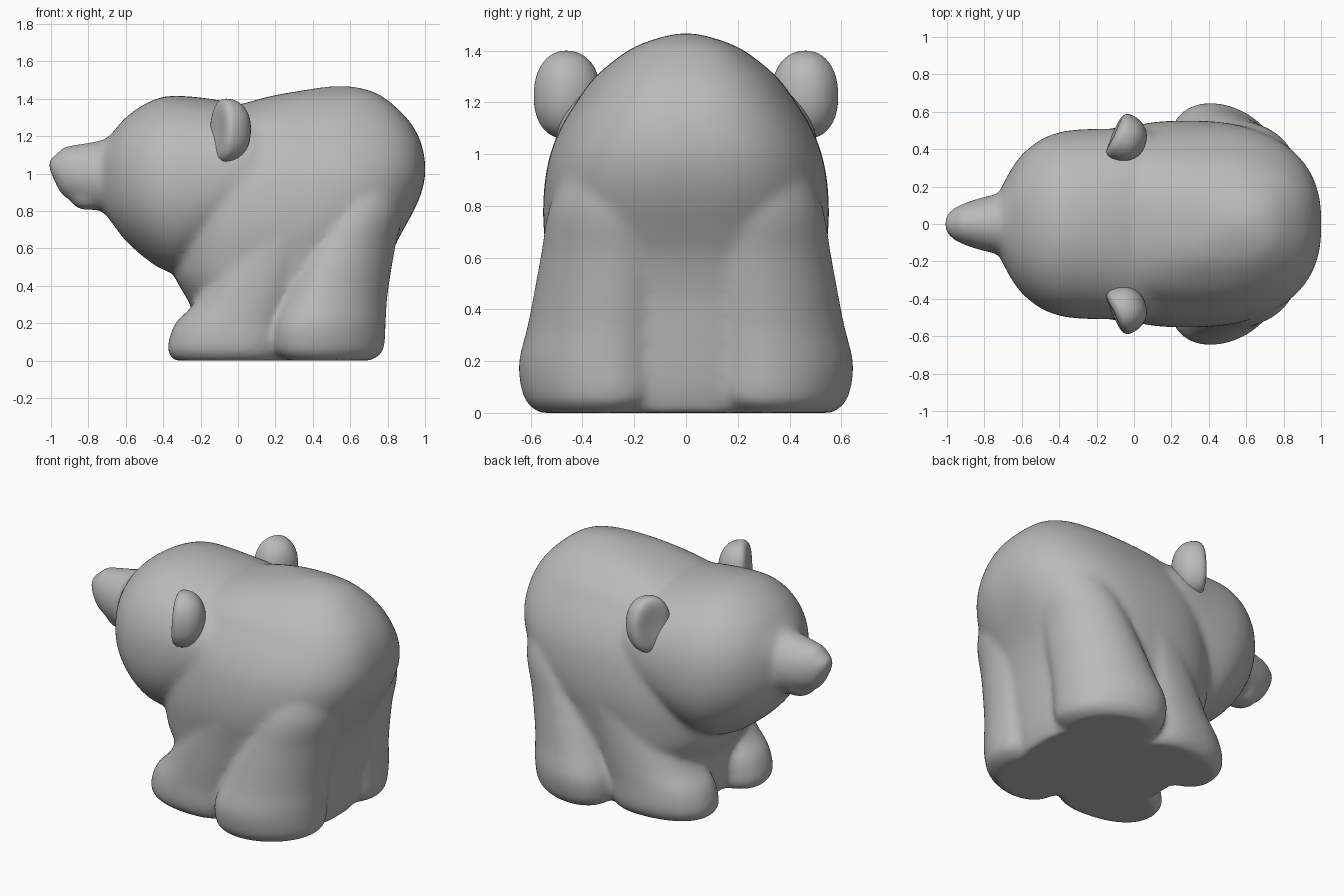
import bpy, bmesh, math
from mathutils import Matrix, Vector

grey = bpy.data.materials.new("plain grey")
grey.diffuse_color = (0.49, 0.49, 0.49, 1)


def spline(rows, steps=5):
    """Catmull-Rom interpolation of the loft stations."""
    rows = [Vector(r) for r in rows]
    out = []
    for i in range(len(rows) - 1):
        a, b, c, d = (rows[max(0, min(len(rows) - 1, i + k))] for k in (-1, 0, 1, 2))
        for s in range(steps):
            t = s / steps
            out.append(0.5 * (2 * b + (c - a) * t + (2 * a - 5 * b + 4 * c - d) * t ** 2
                              + (3 * b - 3 * c + d - a) * t ** 3))
    return out + [rows[-1]]


def loft(bm, axis, rows, power=2.3, sides=56, side=1, shear=0):
    """Closed loft of superellipses; row = (position, low, high, y centre, y half width)."""
    rings = []
    for t, lo, hi, yc, hw in spline(rows):
        ring = []
        for i in range(sides):
            a = 2 * math.pi * i / sides
            c, s = math.cos(a), math.sin(a)
            du = (hi - lo) / 2 * math.copysign(abs(c) ** (2 / power), c)
            u = (lo + hi) / 2 + du
            y = side * (yc + shear * du + hw * math.copysign(abs(s) ** (2 / power), s))
            ring.append(bm.verts.new((u, y, t) if axis == "z" else (t, y, u)))
        rings.append(ring)
    for r0, r1 in zip(rings, rings[1:]):
        for i in range(sides):
            j = (i + 1) % sides
            bm.faces.new((r0[i], r0[j], r1[j], r1[i]))
    bm.faces.new(rings[0][::-1])
    bm.faces.new(rings[-1])


def finish(name, bm):
    bmesh.ops.recalc_face_normals(bm, faces=bm.faces)
    me = bpy.data.meshes.new(name)
    bm.to_mesh(me)
    bm.free()
    me.materials.append(grey)
    me.shade_smooth()
    ob = bpy.data.objects.new(name, me)
    bpy.context.collection.objects.link(ob)
    return ob


bm = bmesh.new()

# Torso, stacked upward to the domed back
loft(bm, "z", [
    (0.00, -0.20, 0.71, 0, 0.40), (0.10, -0.24, 0.74, 0, 0.45),
    (0.28, -0.25, 0.765, 0, 0.48), (0.45, -0.34, 0.79, 0, 0.51),
    (0.60, -0.36, 0.835, 0, 0.535), (0.70, -0.36, 0.885, 0, 0.55),
    (0.80, -0.36, 0.94, 0, 0.553), (0.90, -0.36, 0.982, 0, 0.545),
    (1.00, -0.36, 1.002, 0, 0.525), (1.10, -0.35, 0.995, 0, 0.485),
    (1.20, -0.30, 0.965, 0, 0.425), (1.30, -0.18, 0.90, 0, 0.35),
    (1.40, 0.12, 0.79, 0, 0.225), (1.445, 0.35, 0.70, 0, 0.12),
    (1.467, 0.50, 0.60, 0, 0.03)], power=2.5)

# Head
loft(bm, "x", [
    (-0.72, 0.80, 1.17, 0, 0.17), (-0.67, 0.73, 1.22, 0, 0.27),
    (-0.60, 0.64, 1.30, 0, 0.37), (-0.50, 0.55, 1.37, 0, 0.45),
    (-0.40, 0.485, 1.41, 0, 0.49), (-0.30, 0.47, 1.415, 0, 0.505),
    (-0.15, 0.52, 1.40, 0, 0.51), (0.00, 0.63, 1.37, 0, 0.51),
    (0.10, 0.74, 1.33, 0, 0.49), (0.25, 0.85, 1.25, 0, 0.42),
    (0.40, 0.95, 1.15, 0, 0.25)], power=2.15)

# Snout with blunt nose
loft(bm, "x", [
    (-1.008, 1.02, 1.08, 0, 0.045), (-0.985, 0.965, 1.095, 0, 0.068),
    (-0.955, 0.905, 1.12, 0, 0.09), (-0.93, 0.875, 1.145, 0, 0.102),
    (-0.88, 0.85, 1.152, 0, 0.122), (-0.82, 0.83, 1.162, 0, 0.14),
    (-0.76, 0.81, 1.172, 0, 0.155), (-0.68, 0.77, 1.19, 0, 0.17),
    (-0.58, 0.75, 1.20, 0, 0.17)], power=2.0)

# Lower jaw
bmesh.ops.create_uvsphere(bm, u_segments=32, v_segments=16, radius=1,
                          matrix=Matrix.Translation((-0.80, 0, 0.87))
                          @ Matrix.Diagonal((0.10, 0.10, 0.068, 1)))

for side in (1, -1):
    # Front leg, slanting forward into the paw
    loft(bm, "z", [
        (0.00, -0.34, 0.22, 0.29, 0.18), (0.04, -0.372, 0.24, 0.295, 0.21),
        (0.10, -0.372, 0.25, 0.30, 0.22), (0.20, -0.335, 0.27, 0.30, 0.22),
        (0.30, -0.24, 0.30, 0.305, 0.22), (0.50, -0.12, 0.36, 0.32, 0.215),
        (0.75, 0.01, 0.46, 0.325, 0.22), (0.95, 0.05, 0.50, 0.305, 0.215),
        (1.15, 0.12, 0.48, 0.24, 0.16)], side=side, shear=0.1)
    # Hind leg with the paw turned outward
    loft(bm, "z", [
        (0.00, 0.26, 0.71, 0.37, 0.19), (0.04, 0.21, 0.77, 0.37, 0.235),
        (0.10, 0.195, 0.785, 0.37, 0.257), (0.20, 0.20, 0.79, 0.37, 0.265),
        (0.35, 0.26, 0.80, 0.35, 0.25), (0.60, 0.37, 0.84, 0.32, 0.235),
        (0.80, 0.47, 0.885, 0.30, 0.22), (1.00, 0.55, 0.87, 0.25, 0.18),
        (1.15, 0.60, 0.80, 0.21, 0.10)], side=side, shear=-0.25, power=2.05)

# Fuse the parts into one soft skin
body = finish("bear_body", bm)
mod = body.modifiers.new("fuse", "REMESH")
mod.mode = "VOXEL"
mod.voxel_size = 0.016
mod.use_smooth_shade = True
mod = body.modifiers.new("soften", "SMOOTH")
mod.factor = 0.5
mod.iterations = 18

# Ears: thick tilted ovals with a flattened, dished front
for side, name in ((1, "ear_left"), (-1, "ear_right")):
    bm = bmesh.new()
    bmesh.ops.create_uvsphere(bm, u_segments=40, v_segments=24, radius=1)
    for v in bm.verts:
        v.co /= sum(abs(c) ** 2.2 for c in v.co) ** (1 / 2.2)
        if v.co.x < 0:
            v.co.x *= 0.3 + 0.25 * (v.co.y ** 2 + v.co.z ** 2)
    bm.transform(Matrix.Translation((-0.068, side * 0.465, 1.23))
                 @ Matrix.Rotation(math.radians(-25 * side), 4, "Z")
                 @ Matrix.Rotation(math.radians(3), 4, "Y")
                 @ Matrix.Diagonal((0.135, 0.13, 0.17, 1)))
    finish(name, bm)
